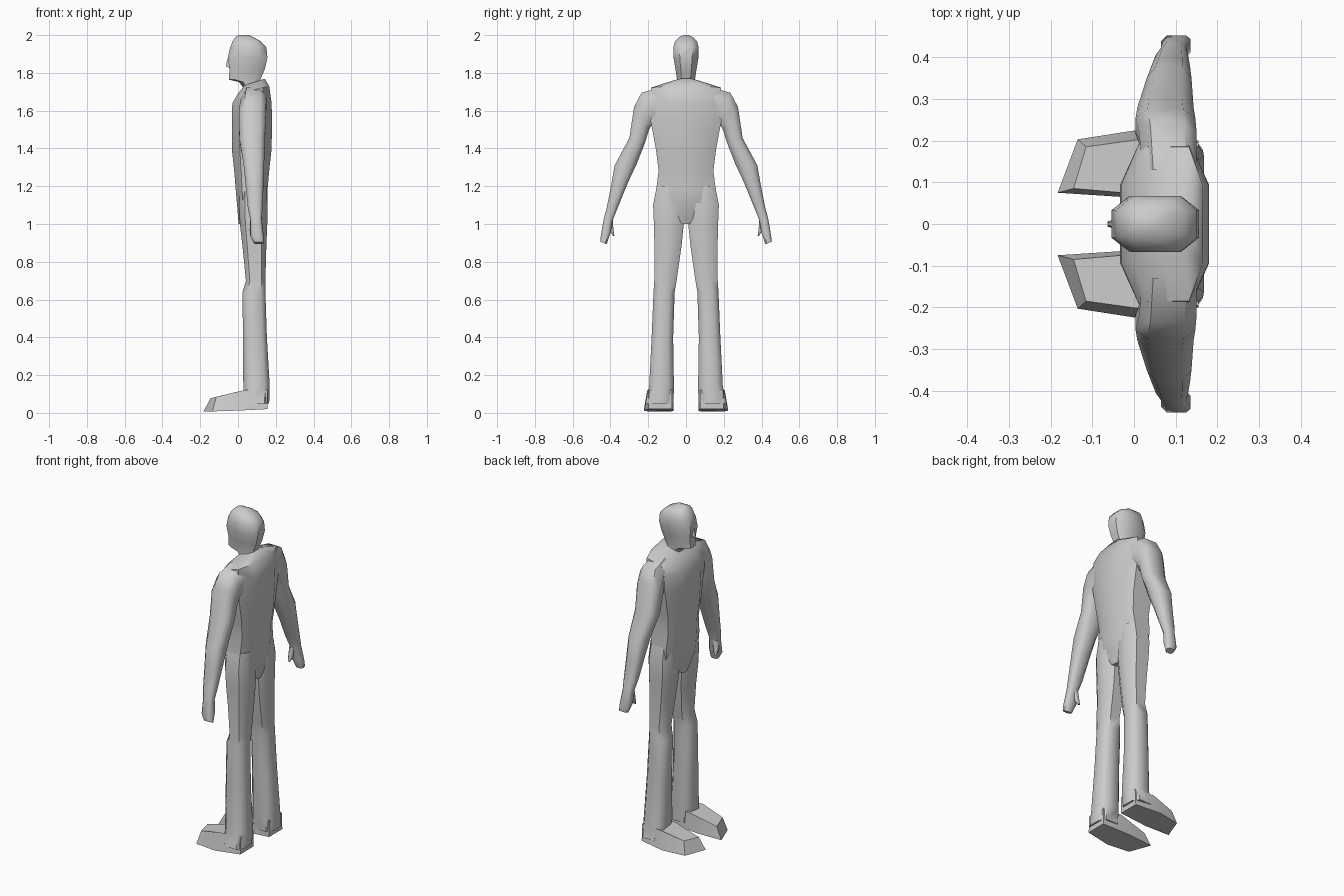
import bpy, bmesh, math

# Unit eight-sided cross-section: (front/back, side)
OCT = [(1, .5), (.6, 1), (-.6, 1), (-1, .5), (-1, -.5), (-.6, -1), (.6, -1), (1, -.5)]


def skin(name, rings, mirror=False):
    """Bridge equal-length point loops, cap the ends, optionally mirror over y."""
    bm = bmesh.new()
    loops = [[bm.verts.new(p) for p in r] for r in rings]
    n = len(loops[0])
    for a, b in zip(loops, loops[1:]):
        for i in range(n):
            j = (i + 1) % n
            bm.faces.new((a[i], a[j], b[j], b[i]))
    bm.faces.new(loops[0])
    bm.faces.new(loops[-1])
    bmesh.ops.recalc_face_normals(bm, faces=bm.faces)
    me = bpy.data.meshes.new(name)
    bm.to_mesh(me)
    bm.free()
    ob = bpy.data.objects.new(name, me)
    bpy.context.collection.objects.link(ob)
    if mirror:
        m = ob.modifiers.new("mirror", 'MIRROR')
        m.use_axis = (False, True, False)
        m.use_mirror_merge = False
    bpy.ops.object.select_all(action='DESELECT')
    ob.select_set(True)
    bpy.context.view_layer.objects.active = ob
    bpy.ops.object.shade_smooth_by_angle(angle=math.radians(50))
    return ob


def ring(x0, x1, a, b, tilt=0):
    """Cross-section from x0 to x1, spanning a to b in the (y, z) plane."""
    pts = []
    for u, v in OCT:
        t = (v + 1) / 2
        pts.append(((x0 + x1) / 2 + u * (x1 - x0) / 2,
                    a[0] + (b[0] - a[0]) * t,
                    a[1] + (b[1] - a[1]) * t + u * tilt))
    return pts


def level(z, x0, x1, y0, y1=None, tilt=0):
    if y1 is None:
        y0, y1 = -y0, y0
    return ring(x0, x1, (y0, z), (y1, z), tilt)


# Torso, tapering to the crotch
skin("torso", [
    level(1.752, .035, .142, .06, tilt=.017),
    level(1.71, .0, .165, .185, tilt=.02),
    level(1.64, -.03, .178, .192),
    level(1.55, -.033, .18, .188),
    level(1.40, -.033, .178, .16),
    level(1.28, -.02, .165, .145),
    level(1.18, -.012, .156, .158),
    level(1.09, -.004, .155, .155),
    level(1.00, .003, .14, .03),
])

# Head and neck
skin("head", [
    level(1.70, .045, .13, .042),
    level(1.752, .005, .115, .046),
    level(1.764, -.048, .118, .047),
    level(1.82, -.045, .142, .056),
    level(1.88, -.054, .156, .066),
    level(1.935, -.042, .15, .067),
    level(1.968, -.028, .12, .058),
    level(1.987, -.015, .085, .04),
    level(2.0, .0, .06, .015),
])
skin("nose", [
    [(-.045, -.012, 1.825), (-.045, .012, 1.825), (-.05, .006, 1.89), (-.05, -.006, 1.89)],
    [(-.064, -.006, 1.836), (-.064, .006, 1.836), (-.06, .003, 1.86), (-.06, -.003, 1.86)],
])

# Trouser legs
skin("leg", [
    level(1.20, .01, .15, .02, .155),
    level(1.10, .006, .156, .01, .174),
    level(1.00, .01, .155, .012, .17),
    level(.88, .024, .15, .024, .167),
    level(.70, .042, .145, .05, .168),
    level(.64, .024, .145, .06, .172),
    level(.40, .026, .153, .068, .182),
    level(.14, .028, .168, .064, .195),
    level(.05, .035, .165, .066, .215),
], mirror=True)

# Shoes
skin("shoe", [
    [(-.183, .075, .008), (-.135, .203, .008), (0, .224, .012), (.155, .20, .02), (.155, .075, .02), (-.03, .065, .012)],
    [(-.145, .085, .078), (-.115, .185, .085), (.03, .205, .12), (.155, .195, .12), (.155, .075, .12), (.03, .07, .12)],
], mirror=True)

# Arms, from shoulder to fingertips
skin("arm", [
    ring(.02, .15, (.13, 1.55), (.13, 1.725)),
    ring(.012, .15, (.18, 1.53), (.235, 1.695)),
    ring(.004, .147, (.195, 1.50), (.275, 1.62)),
    ring(.008, .143, (.217, 1.43), (.30, 1.455)),
    ring(.03, .138, (.26, 1.32), (.378, 1.31)),
    ring(.04, .135, (.307, 1.22), (.397, 1.20)),
    ring(.052, .13, (.36, 1.09), (.42, 1.085)),
    ring(.065, .125, (.388, 1.02), (.435, 1.03)),
    ring(.065, .135, (.398, .96), (.452, .93)),
    ring(.085, .135, (.42, .893), (.452, .905)),
], mirror=True)
skin("thumb", [
    ring(.065, .10, (.388, 1.02), (.415, 1.02)),
    ring(.062, .09, (.384, .97), (.405, .965)),
    ring(.065, .08, (.379, .937), (.386, .937)),
], mirror=True)
